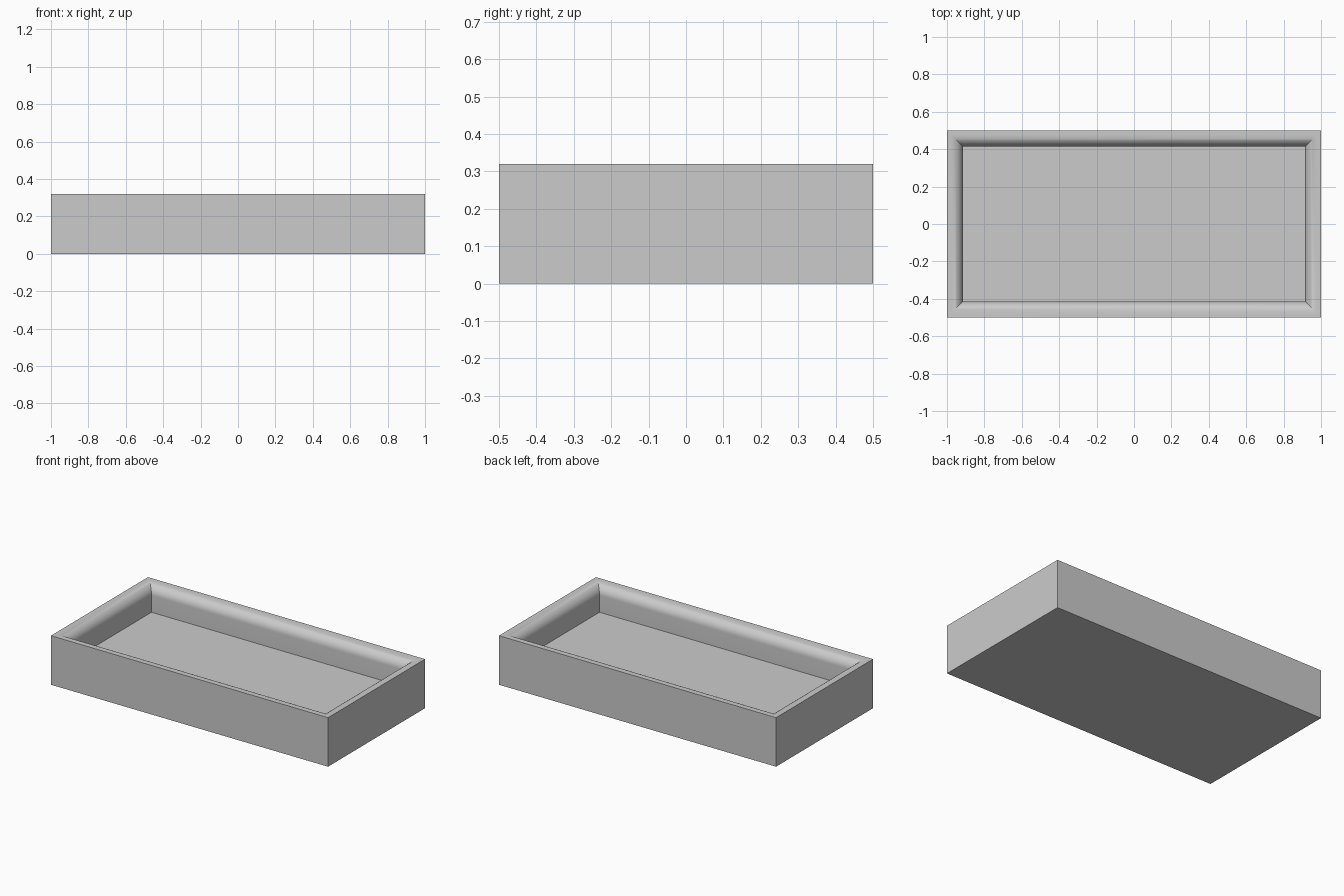
import bpy, bmesh, math

cube = bpy.data.objects.get("Cube")
if cube:
    bpy.data.objects.remove(cube, do_unlink=True)

HALF_X, HALF_Y, HEIGHT = 1.0, 0.5, 0.32
FLOOR, RIM, RADIUS, STEPS = 0.146, 0.02, 0.065, 12

grey = bpy.data.materials.new("light grey")
grey.use_nodes = True
colour = (0.6, 0.6, 0.6, 1)
grey.diffuse_color = colour
grey.node_tree.nodes["Principled BSDF"].inputs["Base Color"].default_value = colour

# Wall section as (inset, height): outer wall, flat rim, rounded inner lip, inner wall
section = [(0, 0), (0, HEIGHT)]
for i in range(STEPS + 1):
    a = math.pi / 2 * i / STEPS
    section.append((RIM + RADIUS * math.sin(a), HEIGHT - RADIUS * (1 - math.cos(a))))
section.append((RIM + RADIUS, FLOOR))

# Sweep the section around the rectangle with mitred corners
bm = bmesh.new()
corners = [(-1, -1), (1, -1), (1, 1), (-1, 1)]
rings = [[bm.verts.new((sx * (HALF_X - d), sy * (HALF_Y - d), z)) for sx, sy in corners]
         for d, z in section]
for low, high in zip(rings, rings[1:]):
    for k in range(4):
        n = (k + 1) % 4
        bm.faces.new((low[k], low[n], high[n], high[k]))

# Underside and tray floor
bm.faces.new(rings[0][::-1])
bm.faces.new(rings[-1])
bmesh.ops.recalc_face_normals(bm, faces=bm.faces)

mesh = bpy.data.meshes.new("tray")
bm.to_mesh(mesh)
bm.free()
mesh.materials.append(grey)
tray = bpy.data.objects.new("tray", mesh)
bpy.context.collection.objects.link(tray)

# Smooth the lip, keep the corners crisp
bpy.ops.object.select_all(action="DESELECT")
tray.select_set(True)
bpy.context.view_layer.objects.active = tray
bpy.ops.object.shade_smooth_by_angle(angle=math.radians(30))
